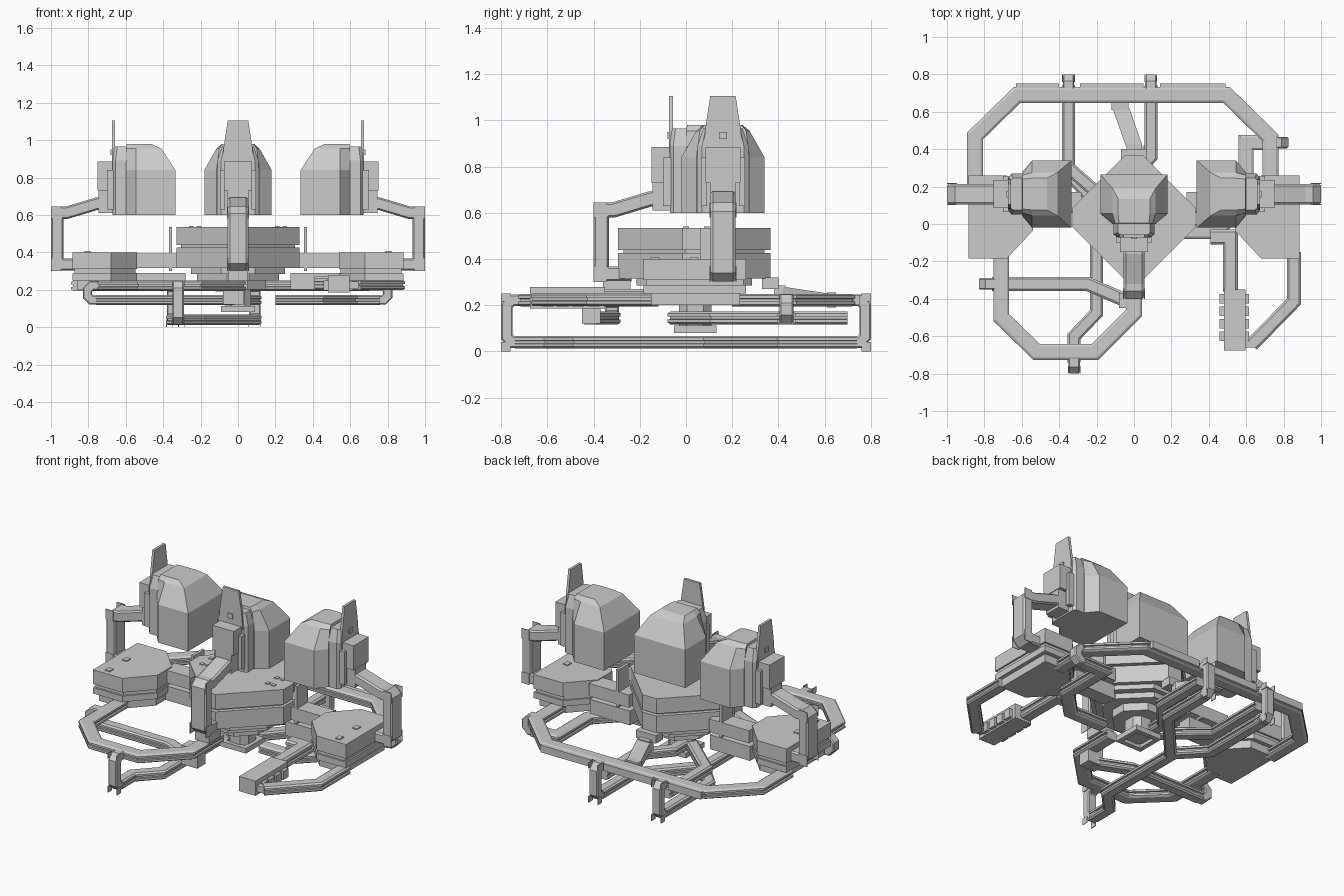
import bpy, bmesh
from mathutils import Vector, Matrix
from math import pi

if "Cube" in bpy.data.objects:
    bpy.data.objects.remove(bpy.data.objects["Cube"])


def make(name, bm, mat=None):
    bmesh.ops.recalc_face_normals(bm, faces=bm.faces)
    me = bpy.data.meshes.new(name)
    bm.to_mesh(me)
    bm.free()
    ob = bpy.data.objects.new(name, me)
    bpy.context.collection.objects.link(ob)
    if mat:
        ob.data.transform(mat)
    return ob


def loft(name, rings, mat=None):
    """Closed solid through rings of 3D points."""
    bm = bmesh.new()
    vs = [[bm.verts.new(p) for p in r] for r in rings]
    n = len(vs[0])
    for a, b in zip(vs, vs[1:]):
        for i in range(n):
            j = (i + 1) % n
            bm.faces.new((a[i], a[j], b[j], b[i]))
    bm.faces.new(vs[0][::-1])
    bm.faces.new(vs[-1])
    return make(name, bm, mat)


def slab(name, plan, z0, z1, mat=None):
    return loft(name, [[(x, y, z) for x, y in plan] for z in (z0, z1)], mat)


def box(name, x0, x1, y0, y1, z0, z1, mat=None):
    return slab(name, [(x0, y0), (x1, y0), (x1, y1), (x0, y1)], z0, z1, mat)


def mirrored(half):
    return half + [(-a, -b) for a, b in half]


# rail sections: grooved sides, or a plain chamfered bar
GROOVED = mirrored([(.7, -1), (1, -.7), (1, -.25), (.75, -.2), (.75, .2), (1, .25), (1, .7), (.7, 1)])
PLAIN = mirrored([(.75, -1), (1, -.8), (1, .8), (.75, 1)])


def rail(name, path, normal, w, h, mat=None, section=PLAIN):
    """Mitred sweep along a planar path; w across, h along the plane normal."""
    pts, n = [Vector(p) for p in path], Vector(normal)
    rings = []
    for i, p in enumerate(pts):
        d0 = (p - pts[i - 1]).normalized() if i else None
        d1 = (pts[i + 1] - p).normalized() if i < len(pts) - 1 else d0
        d0 = d0 or d1
        side = n.cross((d0 + d1).normalized())
        k = 1 / max(.4, side.dot(n.cross(d0)))
        rings.append([p + side * (a * w / 2 * k) + n * (b * h / 2) for a, b in section])
    return loft(name, rings, mat)


def flat_rail(name, pts, z, w=.085, h=.055):
    return rail(name, [(x, y, z) for x, y in pts], (0, 0, 1), w, h, section=GROOVED)


def hook(name, pos, d, reach, z0, z1, w=.06):
    """C-shaped clamp joining two rail heights, bulging towards d."""
    pos, d = Vector((*pos, 0)), Vector(d)
    c = .022
    prof = [(0, z1), (reach - c, z1), (reach, z1 - c), (reach, z0 + c), (reach - c, z0), (0, z0)]
    rail(name, [pos + d * u + Vector((0, 0, z)) for u, z in prof],
         d.cross(Vector((0, 0, 1))), .05, w)


def cut_diamond(r, c, cy):
    return [(r, cy - c), (r, cy + c), (c, cy + r), (-c, cy + r),
            (-r, cy + c), (-r, cy - c), (-c, cy - r), (c, cy - r)]


# pods: local +x is forward, origin at the rear centre
def pod(label, x, y, ang):
    m = Matrix.Translation((x, y, 0)) @ Matrix.Rotation(ang, 4, 'Z')

    def plan(u0, u1, u2, v0, v1, z):
        return [(u0, -v0, z), (u1, -v0, z), (u2, -v1, z), (u2, v1, z), (u1, v0, z), (u0, v0, z)]
    loft(label + "_pod_shell", [plan(0, .21, .265, .18, .115, .6), plan(0, .21, .265, .18, .115, .84),
                                plan(.075, .21, .265, .115, .1, .955), plan(.13, .21, .26, .085, .08, .98)], m)
    loft(label + "_pod_front", [plan(.2, .32, .335, .11, .09, .6), plan(.2, .32, .335, .11, .09, .89),
                                plan(.2, .31, .325, .085, .075, .965)], m)
    box(label + "_front_housing", .33, .415, -.075, .075, .73, .885, m)
    box(label + "_arm_root", .33, .41, -.055, .055, .61, .735, m)
    for s in (-1, 1):
        box(label + "_front_rib", .33, .365, s * .083 - .013, s * .083 + .013, .63, .84, m)
    loft(label + "_head_panel", [[(.322, -v, z), (.322, v, z), (.338, v, z), (.338, -v, z)]
                                 for v, z in ((.085, .86), (.077, .96), (.055, 1.105))], m)
    box(label + "_panel_latch", .336, .346, -.017, .017, .92, .95, m)
    rail(label + "_support_arm", [(u, 0, z) for u, z in
         ((.33, .66), (.42, .66), (.58, .612), (.61, .612), (.632, .592), (.632, .355),
          (.61, .335), (.5, .335))], (0, 1, 0), .066, .11, m)
    for z0, z1 in ((.3, .37), (.58, .645)):
        for v in (-.058, .054):
            box(label + "_arm_corner_flange", .61, .665, v, v + .004, z0, z1, m)


pod("centre", 0, .265, -pi / 2)
pod("left", -.335, .16, pi)
pod("right", .335, .16, 0)

# central desk: stacked cut-corner slabs with a stepped underside
for r, c, z0, z1 in ((.33, .05, .315, .425), (.305, .04, .42, .445), (.33, .05, .44, .535),
                     (.25, .09, .285, .315), (.22, .06, .25, .285), (.15, .05, .2, .25)):
    slab("centre_desk_tier", cut_diamond(r, c, .035), z0, z1)
for x in (-.25, -.21, .21, .25):
    for y in (.0, .09):
        box("centre_desk_slot", x - .012, x + .012, y - .012, y + .012, .53, .54)
box("centre_desk_back_bracket", -.07, .07, .33, .40, .27, .32)
box("centre_desk_front_bracket", -.05, .05, -.36, -.24, .25, .36)

# hub with an open square ring underneath
slab("centre_hub", cut_diamond(.07, .035, .04), .1, .2)
for s in (-1, 1):
    box("hub_ring_side", s * .077 - .015, s * .077 + .015, -.052, .132, .08, .112)
    box("hub_ring_end", -.062, .062, .04 + s * .077 - .015, .04 + s * .077 + .015, .08, .112)

# side desks, mirrored
for s, side in ((-1, "left"), (1, "right")):
    plan = [(.885, -.185), (.68, -.185), (.54, -.035), (.54, .11), (.68, .26), (.885, .26)]
    for k, z0, z1 in ((1, .31, .4), (.95, .285, .312), (1, .25, .288), (.88, .2, .252)):
        slab(side + "_desk_tier", [(s * (.68 + (x - .68) * k), .04 + (y - .04) * k) for x, y in plan], z0, z1)
    for y in (.035, -.135):
        x = s * .805
        box(side + "_desk_slot", x - .016, x + .016, y - .02, y + .02, .4, .406)
    x0, x1 = sorted((s * .28, s * .56))
    box(side + "_link_box", x0, x1, .06, .17, .315, .395)
    box(side + "_link_beam", x0, x1, .07, .16, .2, .29)
    x0, x1 = sorted((s * .352, s * .37))
    box(side + "_link_post", x0, x1, .06, .17, .3, .535)

# upper frame rails
Z = .222
flat_rail("rear_frame_loop", [(-.85, .2), (-.85, .47), (-.625, .69), (.495, .69), (.73, .46), (.73, .2)], Z)
flat_rail("front_left_frame_loop", [(-.71, -.12), (-.71, -.5), (-.52, -.685), (-.21, -.685),
                                    (0, -.475), (0, -.2)], Z)
flat_rail("front_right_frame_rail", [(.855, -.15), (.855, -.415), (.63, -.645)], .225, .075)

# rear edge trim along the loop
for x0, x1 in ((-.63, -.4), (-.29, .05), (.14, .49)):
    box("rear_loop_trim", x0, x1, .725, .752, .2, .245)

# lower cross rails and their clamps
L = .145
flat_rail("left_cross_rail", [(-.76, -.32), (-.25, -.32), (-.03, -.415)], L, .075)
hook("left_cross_clamp", (-.71, -.32), (-1, 0, 0), .095, L, Z)
flat_rail("right_cross_rail", [(.76, .435), (.6, .435), (.6, .12), (.44, -.04), (.2, -.04)], L, .08)
hook("right_cross_clamp", (.73, .435), (1, 0, 0), .07, L, Z)
box("left_cross_end_block", -.08, .03, -.45, -.37, .12, .24)

# base rails on the floor with upright clamps
B = .04
flat_rail("base_rail_main", [(.09, .74), (.09, .41), (-.2, .09), (-.2, -.475), (-.32, -.6), (-.32, -.74)], B, .07)
flat_rail("base_rail_branch", [(-.35, .74), (-.35, .27), (-.19, .1)], B, .07)
hook("base_clamp_rear_left", (-.35, .69), (0, 1, 0), .085, B, Z)
hook("base_clamp_rear_right", (.09, .69), (0, 1, 0), .085, B, Z)
hook("base_clamp_front", (-.32, -.685), (0, -1, 0), .09, B, Z)
for x, d in ((-.35, 1), (.09, 1), (-.32, -1)):
    for z0, z1 in ((0, .04), (.215, .25)):
        y0, y1 = sorted((d * .76, d * .8))
        for e in (-.034, .03):
            box("clamp_corner_flange", x + e, x + e + .004, y0, y1, z0, z1)
flat_rail("lower_rear_left_rail", [(-.35, .7), (-.35, .3), (-.1, .08)], L, .07)
flat_rail("lower_rear_right_rail", [(.09, .7), (.09, .36), (-.05, .2), (-.05, .05)], L, .07)

# slanted rear strut between the rear loop and the desk
loft("rear_strut", [[(x - .045, y, z0), (x + .045, y, z0), (x + .045, y, z1), (x - .045, y, z1)]
                    for x, y, z0, z1 in ((-.07, .62, .2, .25), (0, .42, .22, .28))])
box("rear_strut_top_clamp", -.12, -.03, .61, .65, .19, .255)
box("rear_strut_desk_clamp", -.04, .04, .38, .43, .21, .285)

# front right control box on its bracket
flat_rail("control_box_bracket", [(.41, -.07), (.515, -.07), (.515, -.36)], .235, .08, .07)
box("control_box", .48, .595, -.675, -.35, .185, .278)
for i in range(4):
    y = -.4 - i * .067
    box("control_box_clip", .457, .615, y - .025, y + .025, .195, .25)
box("control_box_hinge", .58, .65, -.66, -.61, .205, .245)
